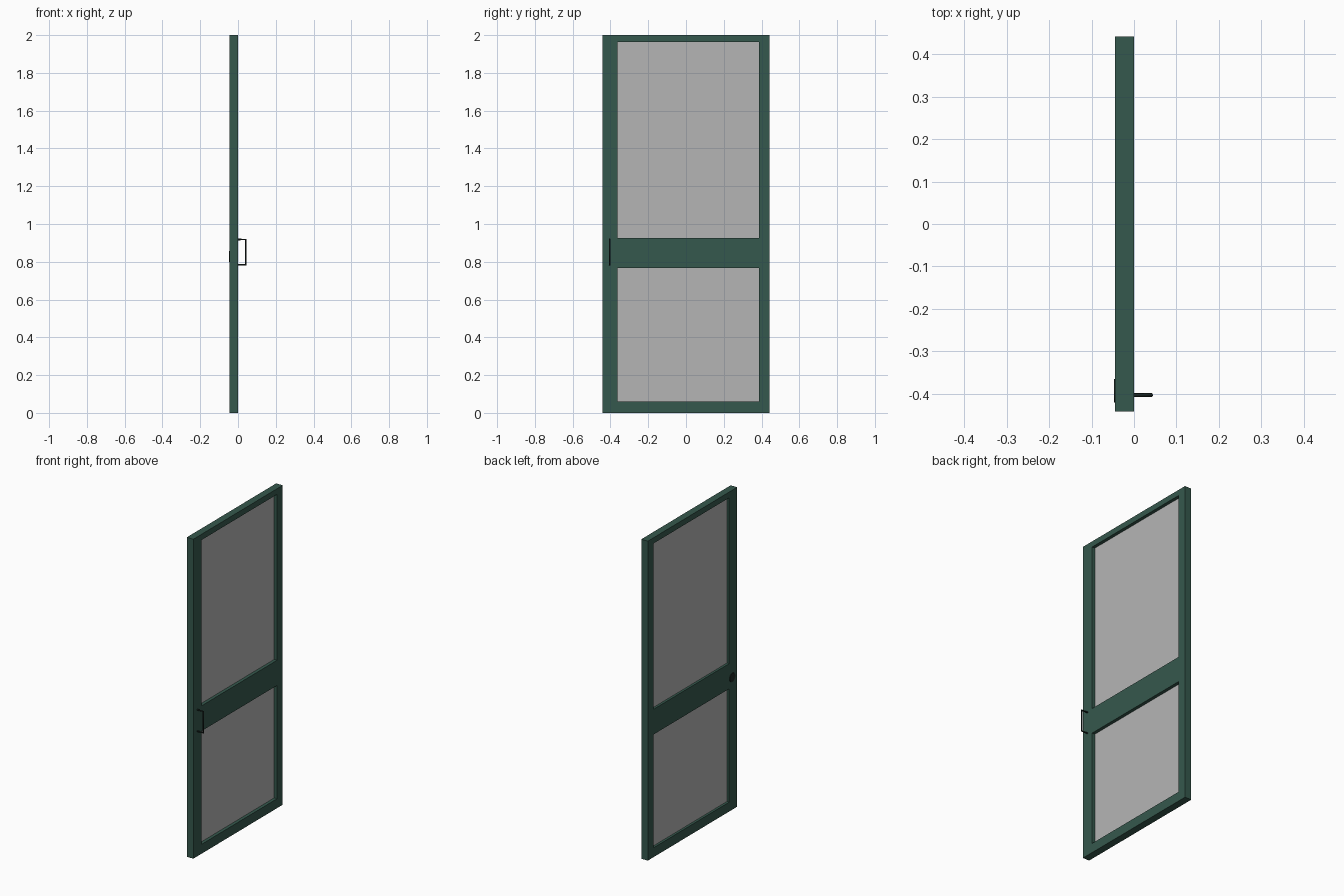
import bpy, bmesh, math
from mathutils import Matrix

if "Cube" in bpy.data.objects:
    bpy.data.objects.remove(bpy.data.objects["Cube"])


def material(name, rgb):
    m = bpy.data.materials.new(name)
    m.diffuse_color = (*rgb, 1)
    m.use_nodes = True
    m.node_tree.nodes["Principled BSDF"].inputs["Base Color"].default_value = m.diffuse_color
    return m


GREEN = material("dark green paint", (0.036, 0.098, 0.074))
GLASS = material("grey glass", (0.46, 0.46, 0.46))
METAL = material("dark metal", (0.012, 0.02, 0.017))


def finish(name, bm, mat):
    me = bpy.data.meshes.new(name)
    bm.to_mesh(me)
    bm.free()
    me.materials.append(mat)
    ob = bpy.data.objects.new(name, me)
    bpy.context.collection.objects.link(ob)
    return ob


THICK = 0.045
YS = [-0.442, -0.363, 0.386, 0.442]
ZS = [0, 0.059, 0.768, 0.926, 1.964, 2.0]
OPENINGS = [(1, 1), (1, 3)]

# Door frame: grid of flat cells with two openings, thickened
bm = bmesh.new()
v = [[bm.verts.new((0, y, z)) for z in ZS] for y in YS]
for i in range(len(YS) - 1):
    for j in range(len(ZS) - 1):
        if (i, j) not in OPENINGS:
            bm.faces.new((v[i][j], v[i + 1][j], v[i + 1][j + 1], v[i][j + 1]))
frame = finish("door_frame", bm, GREEN)
solid = frame.modifiers.new("thickness", 'SOLIDIFY')
solid.thickness = THICK
solid.offset = -1

# Glass panes set in the openings
for name, (i, j) in zip(("lower_pane", "upper_pane"), OPENINGS):
    bm = bmesh.new()
    size = (0.01, YS[i + 1] - YS[i], ZS[j + 1] - ZS[j])
    mid = (-0.025, (YS[i + 1] + YS[i]) / 2, (ZS[j + 1] + ZS[j]) / 2)
    bmesh.ops.create_cube(bm, size=1,
                          matrix=Matrix.Translation(mid) @ Matrix.Diagonal((*size, 1)))
    finish(name, bm, GLASS)

# Pull handle: square-cornered round bar
cu = bpy.data.curves.new("pull_handle", 'CURVE')
cu.dimensions = '3D'
cu.bevel_depth = 0.0045
cu.bevel_resolution = 2
sp = cu.splines.new('POLY')
path = [(-0.002, 0.784), (0.0415, 0.784), (0.0415, 0.918), (-0.002, 0.918)]
sp.points.add(len(path) - 1)
for p, (x, z) in zip(sp.points, path):
    p.co = (x, -0.403, z, 1)
cu.materials.append(METAL)
handle = bpy.data.objects.new("pull_handle", cu)
bpy.context.collection.objects.link(handle)

# Round flush pull on the other side, with a shallow dish
bm = bmesh.new()
place = Matrix.Translation((-THICK - 0.0005, -0.393, 0.828)) @ Matrix.Rotation(math.pi / 2, 4, 'Y')
bmesh.ops.create_cone(bm, cap_ends=True, segments=32, radius1=0.028, radius2=0.028,
                      depth=0.004, matrix=place)
bm.normal_update()
outer = [f for f in bm.faces if f.normal.x < -0.9]
bmesh.ops.inset_region(bm, faces=outer, thickness=0.004)
bmesh.ops.translate(bm, verts=outer[0].verts[:], vec=(0.0015, 0, 0))
finish("flush_pull", bm, METAL)
